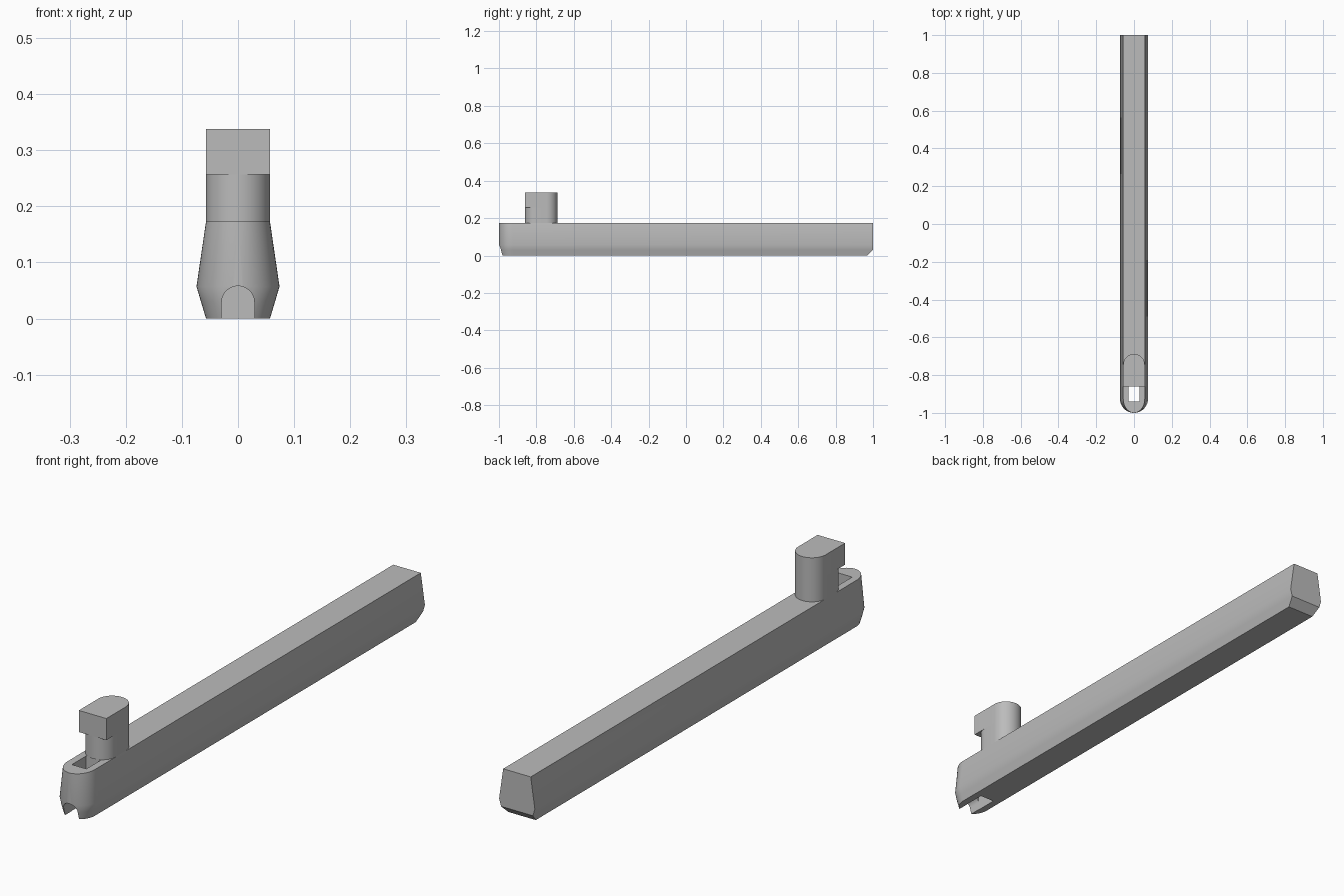
import bpy, bmesh, math

cube = bpy.data.objects.get("Cube")
if cube:
    bpy.data.objects.remove(cube, do_unlink=True)

grey = bpy.data.materials.new("mid_grey")
grey.use_nodes = True
COLOUR = (0.5, 0.5, 0.5, 1)
grey.diffuse_color = COLOUR
grey.node_tree.nodes["Principled BSDF"].inputs["Base Color"].default_value = COLOUR


def loft(name, rings):
    """Solid skinned through rings of equal point count."""
    bm = bmesh.new()
    loops = [[bm.verts.new(p) for p in ring] for ring in rings]
    for a, b in zip(loops, loops[1:]):
        for i in range(len(a)):
            j = (i + 1) % len(a)
            bm.faces.new((a[i], a[j], b[j], b[i]))
    bm.faces.new(loops[0])
    bm.faces.new(loops[-1])
    bmesh.ops.recalc_face_normals(bm, faces=bm.faces)
    mesh = bpy.data.meshes.new(name)
    bm.to_mesh(mesh)
    bm.free()
    mesh.materials.append(grey)
    obj = bpy.data.objects.new(name, mesh)
    bpy.context.collection.objects.link(obj)
    return obj


def arc(cx, cy, rx, ry, start, end, n=24):
    """Points along an elliptical arc, angles in degrees."""
    angles = [math.radians(start + (end - start) * i / n) for i in range(n + 1)]
    return [(cx + rx * math.cos(t), cy + ry * math.sin(t)) for t in angles]


def prism(name, outline, z0, z1):
    return loft(name, [[(x, y, z) for x, y in outline] for z in (z0, z1)])


def smooth(obj):
    bpy.ops.object.select_all(action="DESELECT")
    obj.select_set(True)
    bpy.context.view_layer.objects.active = obj
    bpy.ops.object.shade_smooth_by_angle(angle=math.radians(30))


def cut(obj, cutter):
    mod = obj.modifiers.new("cut", "BOOLEAN")
    mod.operation = "DIFFERENCE"
    mod.solver = "EXACT"
    mod.object = cutter
    bpy.context.view_layer.objects.active = obj
    bpy.ops.object.modifier_apply(modifier=mod.name)
    bpy.data.objects.remove(cutter, do_unlink=True)


# Long bar: rounded front, flaring sides, chamfered lower back edge
TOP, HALF, NOSE = 0.173, 0.057, -0.926
rings = []
for z, half, front, back in ((0, HALF, -0.99, 0.97), (0.03, 0.066, -0.997, 1),
                             (0.057, 0.074, -1, 1), (TOP, HALF, -1, 1)):
    outline = arc(0, NOSE, half, NOSE - front, 180, 360)
    outline += [(half, back), (-half, back)]
    rings.append([(x, y, z) for x, y in outline])
bar = loft("bar", rings)

# Rectangular hole through the front end
SLOT, HOLE_BACK = 0.03, -0.855
hole = [(-SLOT, -0.94), (SLOT, -0.94), (SLOT, HOLE_BACK), (-SLOT, HOLE_BACK)]
cut(bar, prism("hole_cutter", hole, -0.05, 0.25))

# Arched groove from the nose into the hole
arch = arc(0, 0.029, 0.029, 0.029, 0, 180) + [(-0.029, -0.05), (0.029, -0.05)]
cut(bar, loft("groove_cutter", [[(x, y, z) for x, z in arch] for y in (-1.1, -0.9)]))
smooth(bar)

# Post with two round ends, and a square-fronted head overhanging it
POST_BACK, POST_FRONT, STEP = -0.745, -0.803, 0.257
rear = arc(0, POST_BACK, HALF, HALF, 0, 180)
stem = prism("post_stem", rear + arc(0, POST_FRONT, HALF, HALF, 180, 360), TOP, STEP)
head = prism("post_head", rear + [(-HALF, -0.86), (HALF, -0.86)], STEP, 0.338)
smooth(stem)
smooth(head)
